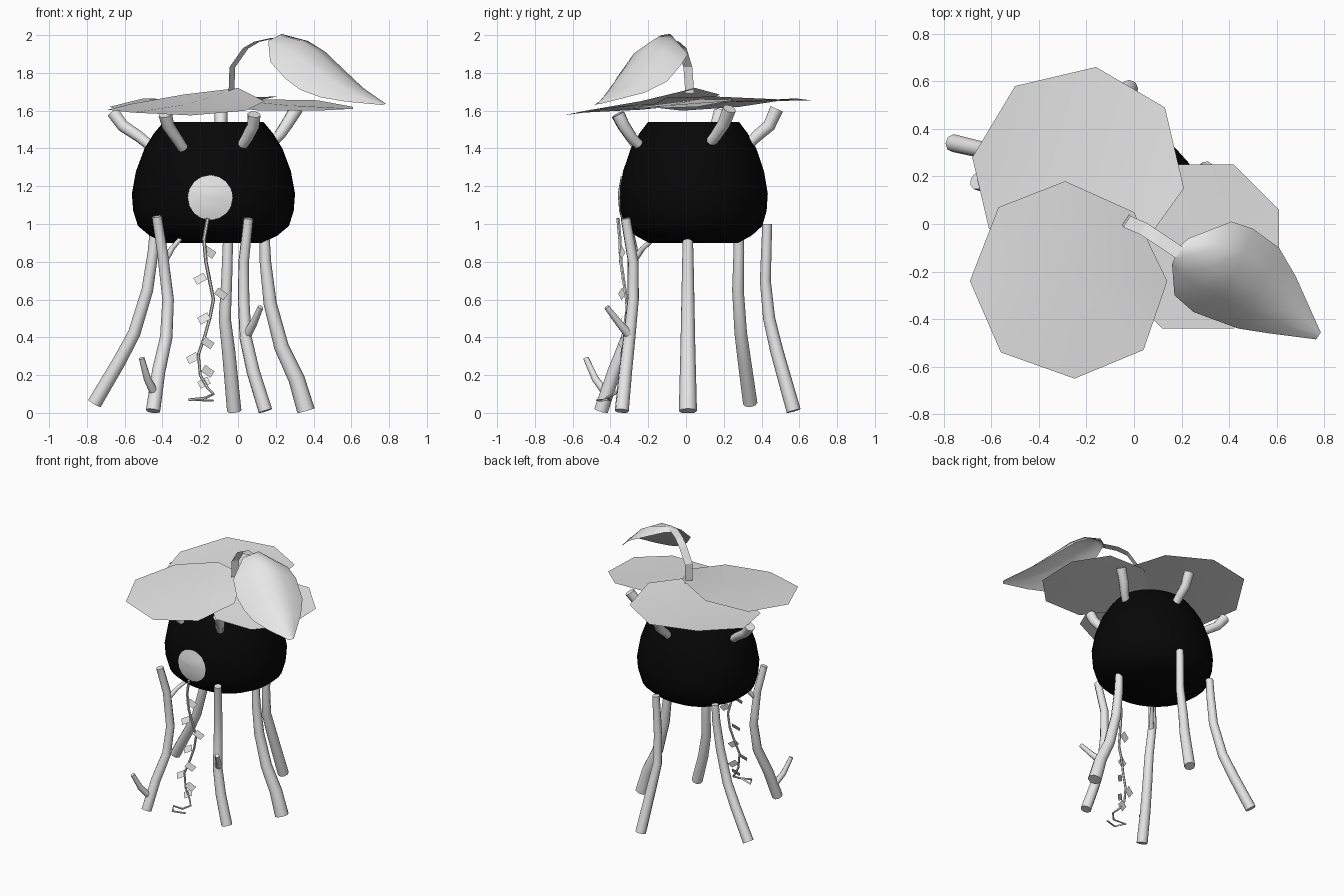
import bpy, math
from mathutils import Vector

old = bpy.data.objects.get("Cube")
if old:
    bpy.data.objects.remove(old)


def material(name, value):
    mat = bpy.data.materials.new(name)
    mat.use_nodes = True
    colour = (value, value, value, 1)
    mat.diffuse_color = colour
    mat.node_tree.nodes["Principled BSDF"].inputs["Base Color"].default_value = colour
    return mat


pale = material("pale_grey", .8)
black = material("black", .002)


def select(obj):
    bpy.ops.object.select_all(action='DESELECT')
    obj.select_set(True)
    bpy.context.view_layer.objects.active = obj


def add_mesh(name, verts, faces, mat, smooth_angle=None):
    mesh = bpy.data.meshes.new(name)
    mesh.from_pydata(verts, [], faces)
    mesh.materials.append(mat)
    obj = bpy.data.objects.new(name, mesh)
    bpy.context.collection.objects.link(obj)
    if smooth_angle:
        select(obj)
        bpy.ops.object.shade_smooth_by_angle(angle=math.radians(smooth_angle))
    return obj


def grid_faces(rows, cols, wrap=False):
    last = cols if wrap else cols - 1
    return [(r * cols + c, r * cols + (c + 1) % cols,
             (r + 1) * cols + (c + 1) % cols, (r + 1) * cols + c)
            for r in range(rows - 1) for c in range(last)]


def add_tube(name, points, start, end, resolution=2):
    """Tapered round branch through the points."""
    curve = bpy.data.curves.new(name, 'CURVE')
    curve.dimensions = '3D'
    curve.bevel_depth = 1
    curve.bevel_resolution = resolution
    curve.use_fill_caps = True
    spline = curve.splines.new('POLY')
    spline.points.add(len(points) - 1)
    for i, (point, co) in enumerate(zip(spline.points, points)):
        point.co = (*co, 1)
        point.radius = start + (end - start) * i / (len(points) - 1)
    curve.materials.append(pale)
    obj = bpy.data.objects.new(name, curve)
    bpy.context.collection.objects.link(obj)
    select(obj)
    bpy.ops.object.convert(target='MESH')
    obj = bpy.context.object
    for v in obj.data.vertices:
        v.co.z = max(v.co.z, 0)
    bpy.ops.object.shade_smooth_by_angle(angle=math.radians(50))
    return obj


# Round pot body, lathed from a profile of radius and height
CX, CY, SQUASH, SIDES = -.13, .04, .91, 32
profile = [(.26, .9), (.34, .94), (.4, .99), (.425, 1.07), (.432, 1.16),
           (.41, 1.28), (.365, 1.4), (.315, 1.48), (.265, 1.54)]
verts = []
for r, z in profile:
    for i in range(SIDES):
        a = math.tau * i / SIDES
        verts.append((CX + r * math.cos(a), CY + SQUASH * r * math.sin(a), z))
faces = grid_faces(len(profile), SIDES, True)
top = (len(profile) - 1) * SIDES
faces += [tuple(reversed(range(SIDES))), tuple(range(top, top + SIDES))]
add_mesh("pot_body", verts, faces, black, 40)


def body_front(x, z):
    for (r0, z0), (r1, z1) in zip(profile, profile[1:]):
        if z0 <= z <= z1:
            r = r0 + (r1 - r0) * (z - z0) / (z1 - z0)
            return CY - SQUASH * math.sqrt(r * r - (x - CX) ** 2)


# Round door patch that follows the body
verts = []
for ring in (.001, .04, .08, .12):
    for i in range(16):
        a = math.tau * i / 16
        x, z = -.147 + ring * math.cos(a), 1.14 + ring * math.sin(a)
        verts.append((x, body_front(x, z) - .008, z))
add_mesh("door", verts, [tuple(reversed(f)) for f in grid_faces(4, 16, True)]
         + [tuple(range(16))], pale, 40)

# Branch legs
legs = {
    "back_right_leg": [(-.44, .28, .98), (-.45, .28, .85), (-.48, .275, .65),
                       (-.55, .29, .42), (-.63, .31, .27), (-.76, .34, .05)],
    "front_right_leg": [(-.43, -.32, 1.04), (-.4, -.28, .85), (-.37, -.28, .6),
                        (-.38, -.31, .4), (-.42, -.38, .22), (-.45, -.45, .01)],
    "back_leg": [(-.05, .43, 1), (-.06, .42, .7), (-.07, .44, .5),
                 (-.05, .48, .33), (-.02, .57, .01)],
    "front_left_leg": [(.055, -.32, 1.03), (.03, -.28, .8), (.03, -.28, .6),
                       (.04, -.3, .4), (.08, -.32, .22), (.145, -.34, .01)],
    "left_leg": [(.14, .01, .96), (.145, .01, .8), (.17, .01, .58),
                 (.23, .01, .35), (.31, .01, .18), (.36, .01, .01)],
}
for name, path in legs.items():
    thick = .048 if name == "left_leg" else .038
    add_tube(name, path, .026, thick)

# Side twigs on the front legs
add_tube("lower_twig", [(-.44, -.42, .1), (-.48, -.48, .18), (-.51, -.53, .29)], .024, .015)
add_tube("upper_twig", [(-.39, -.28, .8), (-.35, -.23, .87), (-.29, -.15, .94)], .018, .011)
add_tube("left_twig", [(.04, -.29, .4), (.08, -.35, .47), (.12, -.42, .56)], .026, .015)

# Short horns that hold the canopy
horns = [
    [(-.46, .1, 1.41), (-.52, .13, 1.46), (-.61, .16, 1.52), (-.66, .18, 1.59)],
    [(-.29, -.25, 1.4), (-.33, -.29, 1.46), (-.37, -.33, 1.52), (-.385, -.36, 1.58)],
    [(.025, -.25, 1.42), (.05, -.29, 1.46), (.08, -.33, 1.52), (.085, -.36, 1.58)],
    [(.18, .13, 1.43), (.22, .16, 1.47), (.26, .2, 1.53), (.31, .23, 1.61)],
    [(-.09, .33, 1.42), (-.09, .38, 1.47), (-.09, .44, 1.52), (-.09, .48, 1.61)],
]
for i, path in enumerate(horns):
    add_tube(f"horn_{i + 1}", path, .028, .036)

# Canopy of three broad eight-sided leaves
canopy = {
    "front_canopy_leaf": [(0, .05, 1.72), (-.29, .18, 1.685), (-.57, .07, 1.635),
                          (-.69, -.24, 1.605), (-.56, -.54, 1.59), (-.25, -.65, 1.575),
                          (.04, -.53, 1.6), (.14, -.24, 1.65)],
    "back_canopy_leaf": [(-.16, .66, 1.655), (-.5, .58, 1.665), (-.68, .28, 1.62),
                         (-.61, -.02, 1.6), (-.3, -.2, 1.62), (.03, -.1, 1.67),
                         (.21, .15, 1.675), (.13, .49, 1.66)],
    "left_canopy_leaf": [(.42, .25, 1.655), (.12, .25, 1.66), (-.07, .06, 1.66),
                         (-.07, -.25, 1.62), (.12, -.44, 1.6), (.42, -.44, 1.6),
                         (.61, -.25, 1.61), (.61, .06, 1.62)],
}
for name, rim in canopy.items():
    centre = sum((Vector(p) for p in rim), Vector()) / len(rim)
    fan = [(i, (i + 1) % len(rim), len(rim)) for i in range(len(rim))]
    add_mesh(name, rim + [centre], fan, pale, 30)

# Ribbon stem arching off the canopy
side = Vector((.54, .84, 0)) * .028
stem = [(-.035, .02, 1.69), (-.03, .01, 1.83), (.04, -.02, 1.93),
        (.1, -.06, 1.965), (.19, -.12, 1.985)]
verts = [Vector(p) + side * s for p in stem for s in (-1, 1)]
add_mesh("leaf_stem", verts, grid_faces(len(stem), 2), pale)

# Drooping pointed leaf, lofted across its back edge, midrib and front edge
back = [(.17, -.11, 1.97), (.23, -.06, 1.97), (.41, .01, 1.9), (.5, -.02, 1.85),
        (.61, -.1, 1.755), (.68, -.22, 1.695), (.785, -.455, 1.635)]
rib = [(.17, -.14, 1.975), (.22, -.13, 2), (.33, -.18, 1.97), (.42, -.22, 1.91),
       (.53, -.29, 1.81), (.64, -.36, 1.72), (.78, -.465, 1.635)]
front = [(.16, -.17, 1.97), (.17, -.3, 1.86), (.25, -.37, 1.77), (.33, -.4, 1.71),
         (.44, -.44, 1.67), (.57, -.46, 1.648), (.765, -.485, 1.63)]
verts = []
for a, b, c in zip(back, rib, front):
    a, b, c = Vector(a), Vector(b), Vector(c)
    for k in range(5):
        t = k / 4
        verts.append(a * (1 - t) * (1 - 2 * t) + b * 4 * t * (1 - t) + c * t * (2 * t - 1))
leaf_faces = [tuple(reversed(f)) for f in grid_faces(len(rib), 5)]
add_mesh("drooping_leaf", verts, leaf_faces, pale, 60)

# Thin vine hanging from the door
vine = [(-.16, -.36, 1.03), (-.18, -.35, .92), (-.17, -.345, .8), (-.15, -.33, .7),
        (-.13, -.315, .6), (-.15, -.31, .5), (-.175, -.325, .41), (-.21, -.34, .31),
        (-.2, -.34, .2), (-.16, -.35, .13), (-.13, -.38, .1), (-.17, -.42, .08),
        (-.26, -.4, .07), (-.22, -.47, .068), (-.13, -.44, .065)]
add_tube("vine", vine, .01, .006, 1)

# Small square vine leaves, tilted alternately
spots = [(-.15, .85), (-.2, .71), (-.09, .63), (-.18, .5), (-.16, .37),
         (-.24, .29), (-.16, .22), (-.18, .16)]
for i, (x, z) in enumerate(spots):
    turn = -.6 if i % 2 == 0 else .5
    across = Vector((math.cos(turn), .3, math.sin(turn))) * .03
    along = Vector((-math.sin(turn), .5, math.cos(turn))) * .02
    centre = Vector((x, -.34, z))
    corners = [centre + across * s + along * t
               for s, t in ((-1, -1), (1, -1), (1, 1), (-1, 1))]
    add_mesh(f"vine_leaf_{i + 1}", corners, [(0, 1, 2, 3)], pale)
